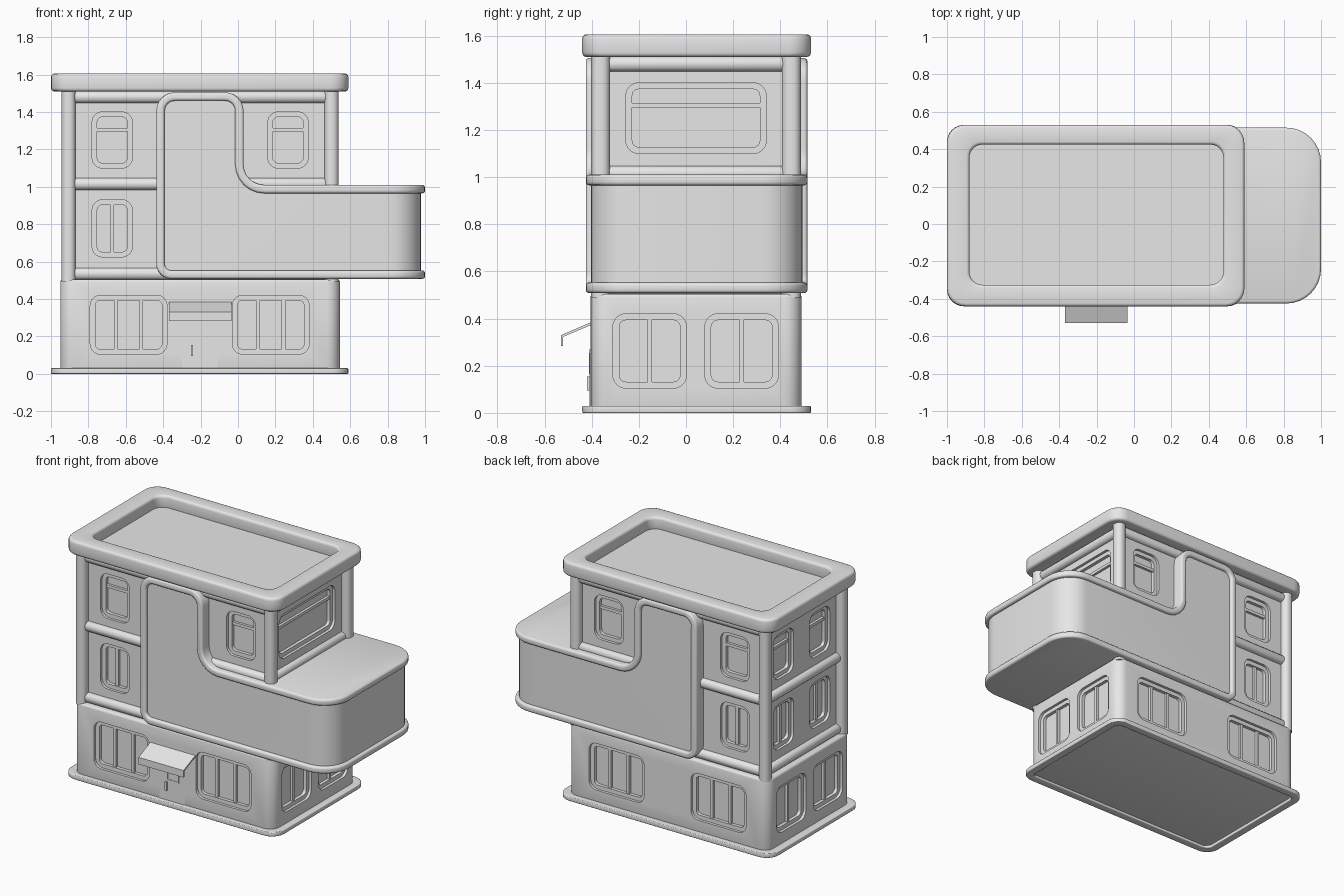
import bpy, bmesh
from math import pi, cos, sin, tan
from mathutils import Vector

old = bpy.data.objects.get("Cube")
if old:
    bpy.data.objects.remove(old, do_unlink=True)

# One plain grey for the whole building
grey = bpy.data.materials.new("plain_grey")
grey.use_nodes = True
grey.diffuse_color = (0.8, 0.8, 0.8, 1)
grey.node_tree.nodes["Principled BSDF"].inputs["Base Color"].default_value = (0.8, 0.8, 0.8, 1)


def fillet(corners, segs=6):
    """Round the corners (u, v, radius) of a polygon."""
    out = []
    n = len(corners)
    for i, (u, v, r) in enumerate(corners):
        p = Vector((u, v))
        a = (Vector(corners[i - 1][:2]) - p).normalized()
        b = (Vector(corners[(i + 1) % n][:2]) - p).normalized()
        if r <= 0:
            out.append(p)
            continue
        # all corners are square, so the arc spans a quarter turn
        centre = p + (a + b) * r
        for k in range(segs + 1):
            t = k / segs * pi / 2
            out.append(centre - b * r * cos(t) - a * r * sin(t))
    return out


def rect(u0, u1, v0, v1, r=0.0, inset=0.0, segs=6):
    u0, u1, v0, v1 = u0 + inset, u1 - inset, v0 + inset, v1 - inset
    r = max(r - inset, 0.01) if r else 0
    return fillet([(u0, v0, r), (u1, v0, r), (u1, v1, r), (u0, v1, r)], segs)


def prism(bm, outline, lo, hi, axis="z", hole=None):
    """Extrude an outline along an axis, optionally with a matching hole."""
    place = {"z": lambda p, w: (p.x, p.y, w),
             "y": lambda p, w: (p.x, w, p.y),
             "x": lambda p, w: (w, p.x, p.y)}[axis]
    n = len(outline)
    loops = [[bm.verts.new(place(p, w)) for p in pts]
             for pts in ([outline, hole] if hole else [outline]) for w in (lo, hi)]
    faces = []

    def bridge(a, b):
        for i in range(n):
            j = (i + 1) % n
            faces.append(bm.faces.new((a[i], a[j], b[j], b[i])))

    bridge(loops[0], loops[1])
    if hole:
        bridge(loops[2], loops[3])
        bridge(loops[0], loops[2])
        bridge(loops[1], loops[3])
    else:
        faces += [bm.faces.new(loops[0]), bm.faces.new(loops[1])]
    bmesh.ops.recalc_face_normals(bm, faces=faces)


def finish(bm, name, bevel=0.0, cutter=None, op="DIFFERENCE"):
    """Turn a bmesh into a finished object, baking bevel and boolean."""
    def make(b, label):
        me = bpy.data.meshes.new(label)
        b.to_mesh(me)
        b.free()
        ob = bpy.data.objects.new(label, me)
        bpy.context.collection.objects.link(ob)
        return ob

    ob = make(bm, name)
    cut_ob = make(cutter, name + "_cutter") if cutter else None
    steps = ["bevel", "cut"] if op == "DIFFERENCE" else ["cut", "bevel"]
    for step in steps:
        if step == "bevel" and bevel:
            m = ob.modifiers.new("soft_edges", "BEVEL")
            m.width, m.segments, m.limit_method, m.angle_limit = bevel, 3, "ANGLE", 0.9
        if step == "cut" and cut_ob:
            m = ob.modifiers.new("cut", "BOOLEAN")
            m.object, m.operation, m.solver = cut_ob, op, "EXACT"
    if ob.modifiers:
        dg = bpy.context.evaluated_depsgraph_get()
        baked = bpy.data.meshes.new_from_object(ob.evaluated_get(dg))
        ob.modifiers.clear()
        ob.data = baked
    if cut_ob:
        bpy.data.objects.remove(cut_ob, do_unlink=True)
    ob.data.materials.clear()
    ob.data.materials.append(grey)
    bpy.ops.object.select_all(action="DESELECT")
    ob.select_set(True)
    bpy.context.view_layer.objects.active = ob
    bpy.ops.object.shade_smooth_by_angle(angle=0.7)
    return ob


def window(cut, trim, axis, plane, inward, u0, u1, z0, z1, uprights=0, rail=None):
    """Sunk rounded opening with a frame and glazing bars."""
    def depth(d):
        return plane + inward * d
    edge = rect(u0, u1, z0, z1, 0.055)
    prism(cut, edge, depth(-0.03), depth(0.04), axis)
    prism(trim, edge, depth(0.018), depth(0.05), axis, rect(u0, u1, z0, z1, 0.055, 0.027))
    for k in range(uprights):
        u = u0 + (u1 - u0) * (k + 1) / (uprights + 1)
        prism(trim, rect(u - 0.01, u + 0.01, z0 + 0.015, z1 - 0.015), depth(0.023), depth(0.05), axis)
    if rail:
        prism(trim, rect(u0 + 0.015, u1 - 0.015, rail - 0.01, rail + 0.01), depth(0.023), depth(0.05), axis)


# Base slab
bm = bmesh.new()
prism(bm, rect(-1, 0.59, -0.44, 0.53, 0.09), 0, 0.03, "z", rect(-1, 0.59, -0.44, 0.53, 0.09, 0.055))
finish(bm, "base_slab", 0.005)

# Ground floor with its windows
body, cut, trim = bmesh.new(), bmesh.new(), bmesh.new()
prism(body, rect(-0.95, 0.545, -0.405, 0.49, 0.07), 0.015, 0.505)
for plane, inward in ((-0.405, 1), (0.49, -1)):
    for u in (-0.79, -0.03):
        window(cut, trim, "y", plane, inward, u, u + 0.41, 0.105, 0.42, uprights=2)
for plane, inward in ((-0.95, 1), (0.545, -1)):
    for u in (-0.31, 0.08):
        window(cut, trim, "x", plane, inward, u, u + 0.312, 0.105, 0.42, uprights=1)
finish(body, "ground_floor", 0.014, cut)
finish(trim, "ground_floor_window_frames")

# Upper floors with their windows
body, cut, trim = bmesh.new(), bmesh.new(), bmesh.new()
prism(body, rect(-0.89, 0.485, -0.35, 0.44), 0.49, 1.52)
for plane, inward in ((-0.35, 1), (0.44, -1)):
    window(cut, trim, "y", plane, inward, -0.78, -0.565, 0.625, 0.93, uprights=1)
    for u in (-0.78, 0.16):
        window(cut, trim, "y", plane, inward, u, u + 0.215, 1.10, 1.40, rail=1.305)
for u in (-0.26, 0.125):
    window(cut, trim, "x", -0.89, 1, u, u + 0.215, 0.625, 0.93, uprights=1)
    window(cut, trim, "x", -0.89, 1, u, u + 0.215, 1.10, 1.40, rail=1.305)
window(cut, trim, "x", 0.485, -1, -0.255, 0.34, 1.10, 1.40, rail=1.305)
finish(body, "upper_floors", 0, cut)
finish(trim, "upper_window_frames")

# Rounded beams between the storeys
bm = bmesh.new()
for z in (0.535, 1.015, 1.48):
    prism(bm, rect(-0.925, 0.518, -0.385, 0.472), z - 0.032, z + 0.032)
finish(bm, "storey_beams", 0.028)

# Corner columns
bm = bmesh.new()
for x in (-0.943, 0.463):
    for y in (-0.402, 0.407):
        prism(bm, rect(x, x + 0.075, y, y + 0.08, 0.034), 0.49, 1.52)
finish(bm, "corner_columns")

# Roof with sunken deck
bm = bmesh.new()
prism(bm, rect(-1, 0.59, -0.44, 0.53, 0.095), 1.51, 1.605, "z",
      rect(-0.88, 0.478, -0.325, 0.425, 0.07))
finish(bm, "roof_parapet", 0.018)
bm = bmesh.new()
prism(bm, rect(-0.9, 0.5, -0.345, 0.445), 1.513, 1.525)
finish(bm, "roof_deck")


# Stepped wing: plain core wrapped by a raised rim
def step_outline(i):
    left, right, low, shelf, top, step = -0.437 + i, 1.3, 0.508 + i, 1.01 - i, 1.505 - i, 0.03 - i
    r = 0.1 - i
    return fillet([(left, low, 0.08 - i), (right, low, 0.01), (right, shelf, 0.01),
                   (step, shelf, 0.11 + i), (step, top, r), (left, top, r)])


core, plan = bmesh.new(), bmesh.new()
prism(core, step_outline(0.02), -1, 1, "y")
prism(plan, rect(-0.9, 0.978, -0.403, 0.493, 0.165, 0, 8), 0, 2)
finish(core, "wing_core", 0, plan, "INTERSECT")
rim, plan = bmesh.new(), bmesh.new()
prism(rim, step_outline(0), -1, 1, "y", step_outline(0.045))
prism(plan, rect(-0.9, 1.0, -0.425, 0.515, 0.185, 0, 8), 0, 2)
finish(rim, "wing_rim", 0.014, plan, "INTERSECT")

# Entrance: door leaf, pane surround, handle
bm = bmesh.new()
prism(bm, rect(-0.30, -0.11, 0.03, 0.27), -0.409, -0.395, "y")
prism(bm, rect(-0.245, -0.155, 0.165, 0.255), -0.412, -0.40, "y", rect(-0.245, -0.155, 0.165, 0.255, 0, 0.008))
finish(bm, "front_door")
bm = bmesh.new()
prism(bm, rect(-0.252, -0.24, 0.095, 0.155), -0.42, -0.40, "y")
finish(bm, "door_handle")

# Awning: thin sloped sheet with a hanging lip
bm = bmesh.new()
sheet = [(-0.39, 0.39), (-0.53, 0.33), (-0.53, 0.283), (-0.522, 0.283), (-0.522, 0.322), (-0.39, 0.378)]
prism(bm, [Vector(p) for p in sheet], -0.37, -0.035, "x")
finish(bm, "door_awning")
